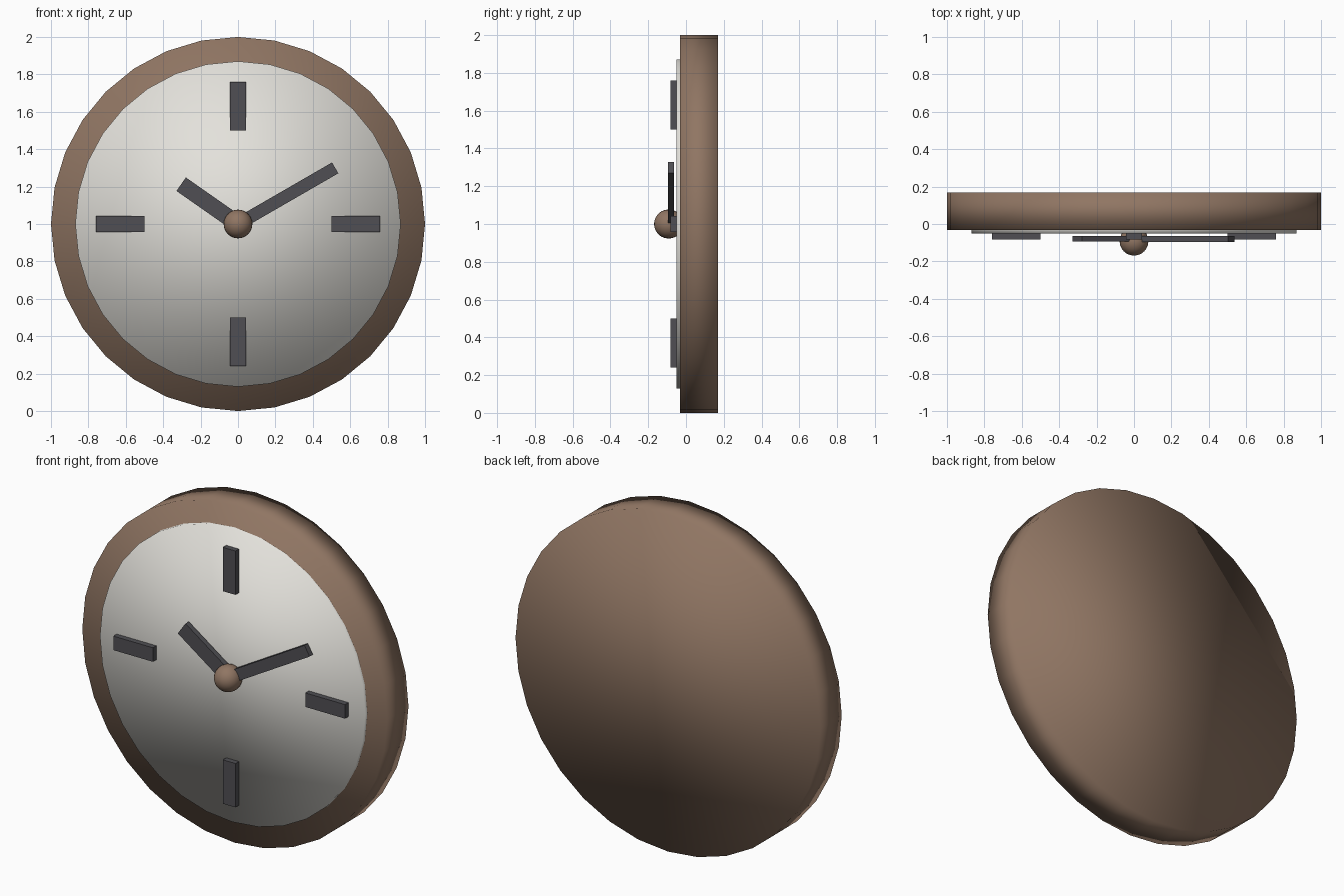
import bpy
from math import radians, cos, sin, pi

if "Cube" in bpy.data.objects:
    bpy.data.objects.remove(bpy.data.objects["Cube"])


def material(name, rgb):
    m = bpy.data.materials.new(name)
    m.use_nodes = True
    m.diffuse_color = (*rgb, 1)
    m.node_tree.nodes["Principled BSDF"].inputs["Base Color"].default_value = (*rgb, 1)
    return m


wood = material("brown wood", (0.28, 0.18, 0.125))
white = material("warm white", (0.77, 0.755, 0.71))
dark = material("charcoal", (0.08, 0.078, 0.088))

CENTRE_Z = 1.0


def finish(name, mat):
    ob = bpy.context.object
    ob.name = ob.data.name = name
    ob.data.materials.append(mat)
    return ob


def disc(name, radius, front, back, mat):
    """Soft-shaded round slab facing the front."""
    bpy.ops.mesh.primitive_cylinder_add(
        vertices=32, radius=radius, depth=back - front,
        location=(0, (front + back) / 2, CENTRE_Z), rotation=(pi / 2, 0, 0))
    bpy.ops.object.shade_smooth()
    return finish(name, mat)


def bar(name, angle, start, end, width, front, back):
    """Flat bar lying along a ray from the clock centre."""
    mid = (start + end) / 2
    a = radians(angle)
    bpy.ops.mesh.primitive_cube_add(
        size=1, location=(mid * cos(a), (front + back) / 2, CENTRE_Z + mid * sin(a)),
        rotation=(0, -a, 0))
    ob = finish(name, dark)
    ob.scale = (end - start, back - front, width)
    return ob


# Case and dial
disc("case", 1.0, -0.031, 0.169, wood)
disc("dial", 0.87, -0.051, 0.0, white)

# Quarter-hour markers
for i, label in enumerate(("three", "twelve", "nine", "six")):
    bar("marker_" + label, 90 * i, 0.5, 0.76, 0.083, -0.083, -0.045)

# Hands
bar("hour_hand", 145, 0, 0.371, 0.088, -0.094, -0.063)
bar("minute_hand", 30, 0, 0.6, 0.067, -0.095, -0.064)

# Centre knob
bpy.ops.mesh.primitive_uv_sphere_add(
    segments=24, ring_count=12, radius=0.077,
    location=(0, -0.092, CENTRE_Z), rotation=(pi / 2, 0, 0))
bpy.ops.object.shade_smooth()
finish("centre_knob", wood)
